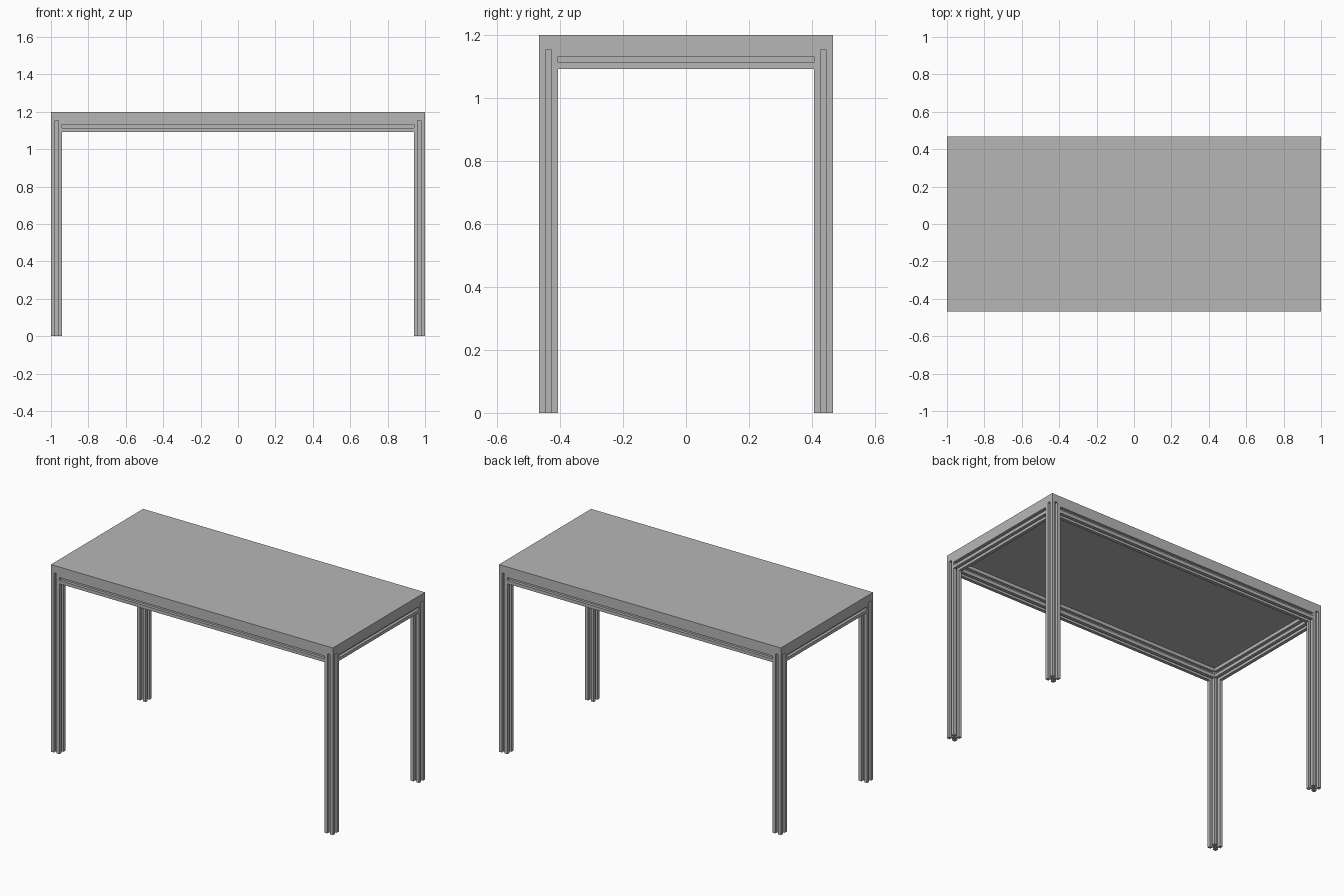
import bpy
import bmesh
from mathutils import Matrix, Vector

cube = bpy.data.objects.get("Cube")
if cube:
    bpy.data.objects.remove(cube, do_unlink=True)

# Overall sizes
HALF_X, HALF_Y, HEIGHT = 1.0, 0.467, 1.2
TOP = 0.047             # tabletop thickness
BAR = 0.06              # profile width
SLOT, DEPTH = 0.019, 0.018
UNDER = HEIGHT - TOP

grey = bpy.data.materials.new("grey")
grey.use_nodes = True
colour = (0.47, 0.47, 0.47, 1)
grey.diffuse_color = colour
grey.node_tree.nodes["Principled BSDF"].inputs["Base Color"].default_value = colour


def add_object(name, bm):
    bmesh.ops.recalc_face_normals(bm, faces=bm.faces[:])
    mesh = bpy.data.meshes.new(name)
    bm.to_mesh(mesh)
    bm.free()
    mesh.materials.append(grey)
    obj = bpy.data.objects.new(name, mesh)
    bpy.context.collection.objects.link(obj)
    return obj


def slotted_bar(name, start, direction, length):
    """Square bar with a groove along each of its four sides."""
    h, s, d = BAR / 2, SLOT / 2, BAR / 2 - DEPTH
    side = [(h, -h), (h, -s), (d, -s), (d, s), (h, s)]
    outline = []
    for _ in range(4):
        outline += side
        side = [(-y, x) for x, y in side]
    bm = bmesh.new()
    face = bm.faces.new([bm.verts.new((x, y, 0)) for x, y in outline])
    grown = bmesh.ops.extrude_face_region(bm, geom=[face], use_keep_orig=True)
    moved = [v for v in grown["geom"] if isinstance(v, bmesh.types.BMVert)]
    bmesh.ops.translate(bm, verts=moved, vec=(0, 0, length))
    # Turn the bar along its axis without twisting the square section
    turn = {"X": Matrix.Rotation(1.5707963, 4, "Y"),
            "Y": Matrix.Rotation(-1.5707963, 4, "X"),
            "Z": Matrix.Identity(4)}[direction]
    bm.transform(Matrix.Translation(Vector(start)) @ turn)
    return add_object(name, bm)


# Tabletop slab, flush with the legs
bm = bmesh.new()
bmesh.ops.create_cube(bm, size=1)
bm.transform(Matrix.Translation((0, 0, HEIGHT - TOP / 2))
             @ Matrix.Diagonal((2 * HALF_X, 2 * HALF_Y, TOP, 1)))
add_object("tabletop", bm)

# Legs at the four corners
leg_x, leg_y = HALF_X - BAR / 2, HALF_Y - BAR / 2
ends = (("front", -1), ("back", 1))
sides = (("right", -1), ("left", 1))
for end, sy in ends:
    for side, sx in sides:
        slotted_bar(f"{end}_{side}_leg", (sx * leg_x, sy * leg_y, 0), "Z", UNDER)

# Rails between the legs, tight under the tabletop
rail_z = UNDER - BAR / 2
run_x, run_y = HALF_X - BAR, HALF_Y - BAR
for end, sy in ends:
    slotted_bar(f"{end}_rail", (-run_x, sy * leg_y, rail_z), "X", 2 * run_x)
for side, sx in sides:
    slotted_bar(f"{side}_rail", (sx * leg_x, -run_y, rail_z), "Y", 2 * run_y)
